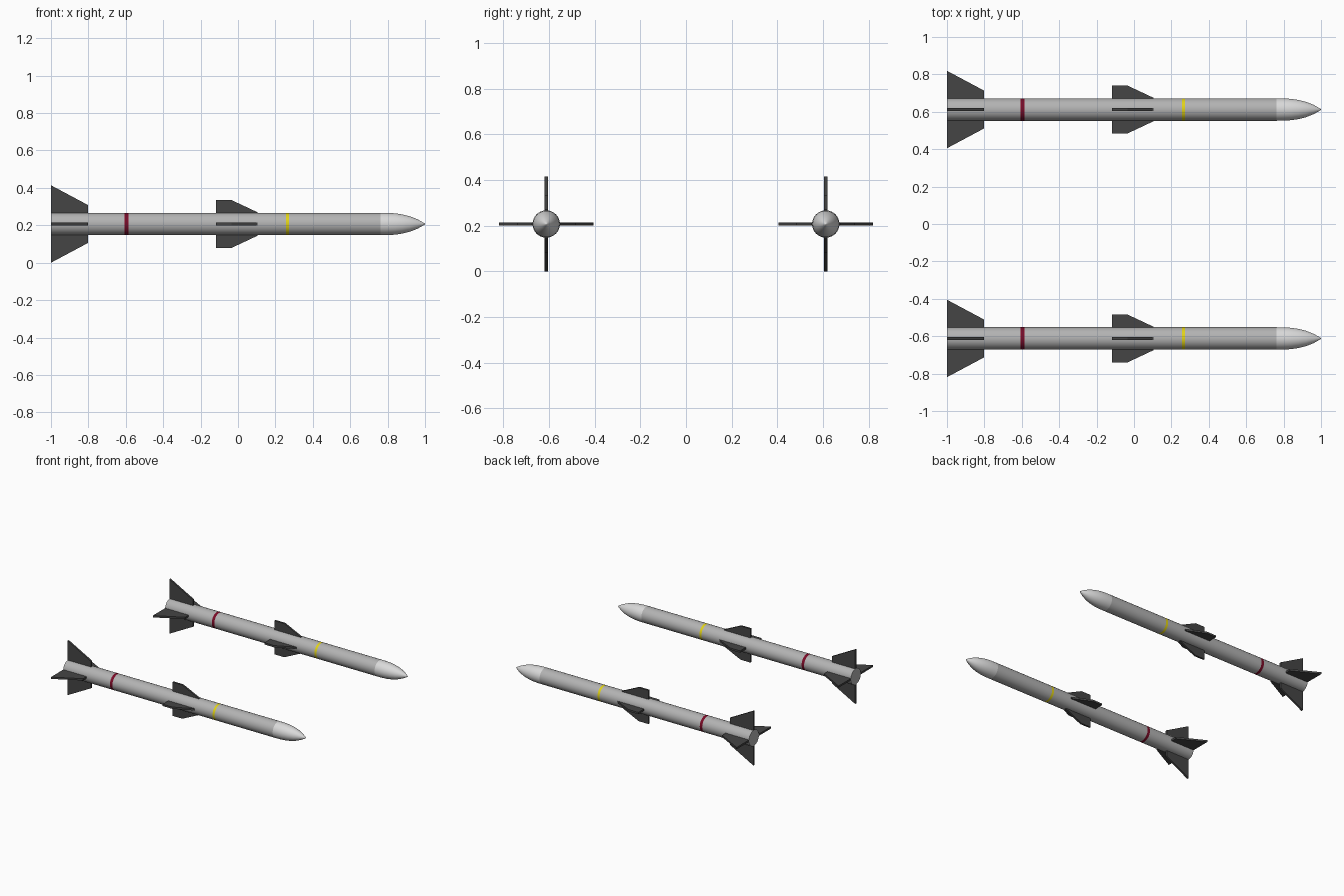
import bpy, bmesh, math
from mathutils import Matrix

if "Cube" in bpy.data.objects:
    bpy.data.objects.remove(bpy.data.objects["Cube"])

AXIS_Z, AXIS_Y, R = 0.207, 0.612, 0.06
SIDES = 32


def material(name, rgb):
    m = bpy.data.materials.new(name)
    m.diffuse_color = (*rgb, 1)
    m.use_nodes = True
    m.node_tree.nodes["Principled BSDF"].inputs["Base Color"].default_value = m.diffuse_color
    return m


GREY = material("body grey", (0.45, 0.45, 0.45))
PALE = material("nose pale grey", (0.70, 0.70, 0.70))
DARK = material("fin dark grey", (0.06, 0.06, 0.06))
RED = material("band red", (0.20, 0.003, 0.02))
YELLOW = material("band yellow", (0.75, 0.65, 0.01))


def finish(name, bm, mats, y):
    bmesh.ops.recalc_face_normals(bm, faces=bm.faces)
    mesh = bpy.data.meshes.new(name)
    bm.to_mesh(mesh)
    bm.free()
    for m in mats:
        mesh.materials.append(m)
    ob = bpy.data.objects.new(name, mesh)
    ob.location = (0, y, AXIS_Z)
    bpy.context.collection.objects.link(ob)
    return ob


def body(name, y):
    # (x, radius, material of the section ahead of this ring)
    profile = [(-1, R, 0), (-0.607, R, 2), (-0.586, R, 0), (0.256, R, 3),
               (0.274, R, 0), (0.762, R, 1), (0.80, 0.0595, 1), (0.84, 0.057, 1),
               (0.88, 0.051, 1), (0.92, 0.041, 1), (0.96, 0.025, 1),
               (0.985, 0.011, 1), (0.998, 0.003, 1)]
    bm = bmesh.new()
    rings = []
    for x, r, _ in profile:
        rings.append([bm.verts.new((x, r * math.cos(a), r * math.sin(a)))
                      for a in (2 * math.pi * i / SIDES for i in range(SIDES))])
    tip = bm.verts.new((1, 0, 0))
    bm.faces.new(rings[0])
    for k in range(len(rings)):
        for i in range(SIDES):
            j = (i + 1) % SIDES
            if k + 1 < len(rings):
                f = bm.faces.new((rings[k][i], rings[k][j], rings[k + 1][j], rings[k + 1][i]))
            else:
                f = bm.faces.new((rings[k][i], rings[k][j], tip))
            f.material_index = profile[k][2]
    ob = finish(name, bm, [GREY, PALE, RED, YELLOW], y)
    bpy.ops.object.select_all(action='DESELECT')
    ob.select_set(True)
    bpy.context.view_layer.objects.active = ob
    bpy.ops.object.shade_smooth_by_angle(angle=math.radians(40))


def fins(name, outline, y, thick=0.014):
    # four flat plates around the body axis
    bm = bmesh.new()
    for q in range(4):
        rot = Matrix.Rotation(q * math.pi / 2, 4, 'X')
        face = bm.faces.new([bm.verts.new(rot @ Matrix.Translation((x, -thick / 2, z)).to_translation())
                             for x, z in outline])
        ext = bmesh.ops.extrude_face_region(bm, geom=[face], use_keep_orig=True)
        side = rot.to_3x3() @ Matrix.Translation((0, thick, 0)).to_translation()
        bmesh.ops.translate(bm, vec=side,
                            verts=[v for v in ext["geom"] if isinstance(v, bmesh.types.BMVert)])
    finish(name, bm, [DARK], y)


TAIL = [(-1, 0.058), (-1, 0.207), (-0.803, 0.102), (-0.803, 0.058)]
WING = [(-0.117, 0.055), (-0.117, 0.128), (-0.035, 0.128), (0.104, 0.063), (0.104, 0.055)]

for label, y in (("near", -AXIS_Y), ("far", AXIS_Y)):
    body(label + "_missile_body", y)
    fins(label + "_tail_fins", TAIL, y)
    fins(label + "_mid_wings", WING, y)
